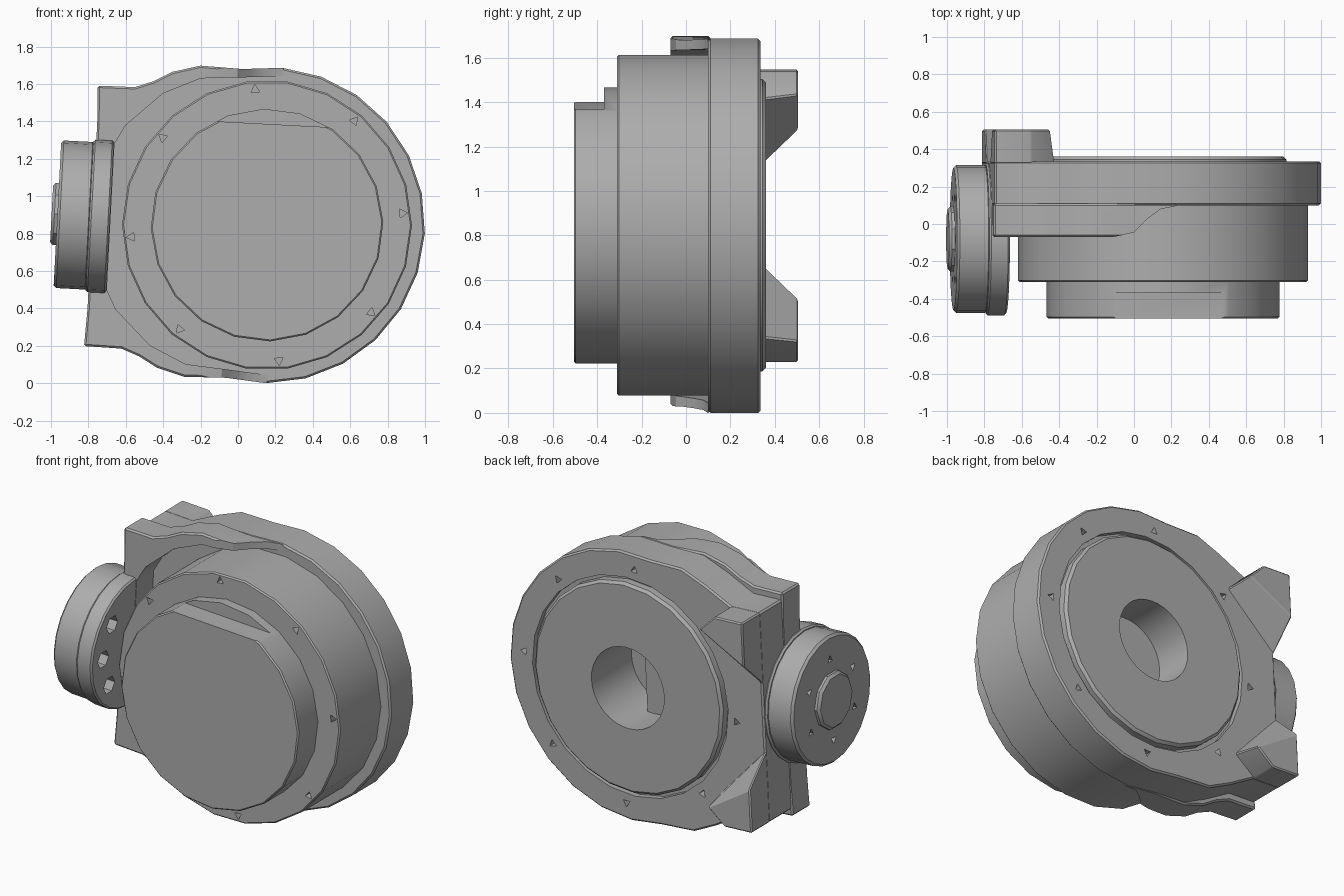
import bpy, bmesh
from math import sin, cos, pi, radians
from mathutils import Matrix

if "Cube" in bpy.data.objects:
    bpy.data.objects.remove(bpy.data.objects["Cube"])

grey = bpy.data.materials.new("housing grey")
grey.use_nodes = True
colour = (0.42, 0.42, 0.42, 1)
grey.diffuse_color = colour
grey.node_tree.nodes["Principled BSDF"].inputs["Base Color"].default_value = colour

# Everything is laid out around the main axis, then tilted slightly
PLACE = Matrix.Translation((0.155, 0, 0.845)) @ Matrix.Rotation(radians(3), 4, "Y")
AXES = {"x": lambda p, d: (d, p[0], p[1]),
        "y": lambda p, d: (p[0], d, p[1]),
        "z": lambda p, d: (p[0], p[1], d)}


def ring(radius, sides, centre=(0, 0), start=0.0):
    return [(centre[0] + radius * cos(start + 2 * pi * i / sides),
             centre[1] + radius * sin(start + 2 * pi * i / sides)) for i in range(sides)]


def mirrored_outline(radius, corner, steps=7):
    """Round on the right, with corner points mirrored above and below."""
    half = [(radius * cos(radians(102) * i / steps), radius * sin(radians(102) * i / steps))
            for i in range(steps + 1)] + corner
    return half + [(u, -v) for u, v in reversed(half[1:])]


def prism(name, pts, a, b, axis="y", bevel=0.0, end=None):
    bm = bmesh.new()
    lo = [bm.verts.new(AXES[axis](p, a)) for p in pts]
    hi = [bm.verts.new(AXES[axis](p, b)) for p in (end or pts)]
    bm.faces.new(lo)
    bm.faces.new(hi)
    n = len(pts)
    for i in range(n):
        j = (i + 1) % n
        bm.faces.new((lo[i], lo[j], hi[j], hi[i]))
    bmesh.ops.recalc_face_normals(bm, faces=bm.faces)
    mesh = bpy.data.meshes.new(name)
    bm.to_mesh(mesh)
    bm.free()
    mesh.transform(PLACE)
    mesh.materials.append(grey)
    obj = bpy.data.objects.new(name, mesh)
    bpy.context.collection.objects.link(obj)
    if bevel:
        mod = obj.modifiers.new("edge", "BEVEL")
        mod.width = bevel
        mod.segments = 1
        mod.limit_method = "ANGLE"
        mod.angle_limit = radians(40)
        apply(obj, mod)
    return obj


def apply(obj, mod):
    bpy.context.view_layer.objects.active = obj
    bpy.ops.object.modifier_apply(modifier=mod.name)


def cut(cutter, *targets):
    cutter.hide_render = True
    for obj in targets:
        mod = obj.modifiers.new("cut", "BOOLEAN")
        mod.operation = "DIFFERENCE"
        mod.solver = "EXACT"
        mod.object = cutter
        apply(obj, mod)
    bpy.data.objects.remove(cutter)


# Main drum and front cap
drum = prism("main_drum", ring(0.775, 22, start=0.05), -0.31, 0.2, bevel=0.008)
cap = prism("front_cap", ring(0.622, 20, start=0.08), -0.505, -0.28, bevel=0.008)
cut(prism("cap_flat_cutter", [(-0.6, 0.54), (0.6, 0.54), (0.6, 0.8), (-0.6, 0.8)],
          -0.6, -0.37), cap)

# Rear flange
rear = prism("rear_flange", mirrored_outline(
    0.845, [(-0.4, 0.82), (-0.56, 0.75), (-0.74, 0.655), (-0.935, 0.655)]),
    0.1, 0.335, bevel=0.01)

# Collar with corner horns and an open pocket around the drum
collar = prism("front_collar", mirrored_outline(
    0.845, [(-0.4, 0.833), (-0.548, 0.792), (-0.645, 0.737), (-0.743, 0.7), (-0.943, 0.697),
            (-0.935, 0.5)]), -0.07, 0.11, bevel=0.01)
cut(prism("pocket_cutter", mirrored_outline(
    0.8, [(-0.396, 0.765), (-0.592, 0.674), (-0.782, 0.494), (-0.837, 0.391)]),
    -0.2, 0.1), collar)
cut(prism("sweep_cutter", [(-0.33, -0.2), (-0.31, -0.07), (-0.2, -0.045), (-0.125, 0.03),
                           (-0.055, 0.08), (0.045, 0.1), (0.06, 0.13), (1.2, 0.13),
                           (1.2, -0.2)], -1.2, 1.2, "z"), collar)

# Rear disc in its groove, with a deep central bore
cut(prism("groove_cutter", ring(0.685, 24), 0.3, 0.5), rear)
disc = prism("rear_disc", ring(0.66, 24), 0.25, 0.36, bevel=0.016)
cut(prism("bore_cutter", ring(0.255, 32), -0.04, 0.6), drum, rear, disc)

# Bolt holes on the front of the drum and the back of the flange
for i in range(8):
    turn = radians(98 + 45 * i)
    at = (0.727 * cos(turn), 0.727 * sin(turn))
    cut(prism("bolt_cutter", ring(0.027, 3, at, turn), -0.4, -0.26), drum)
    turn = radians(5 + 45 * i)
    at = (0.742 * cos(turn), 0.742 * sin(turn))
    cut(prism("bolt_cutter", ring(0.027, 3, at, turn), 0.28, 0.4), rear)

# Pair of rear lugs with sloping inner faces
for name, s in (("upper_lug", 1), ("lower_lug", -1)):
    base = [(-0.935, 0.2), (-0.604, 0.535), (-0.741, 0.655), (-0.935, 0.655)]
    tip = [(-0.935, 0.38), (-0.63, 0.555), (-0.741, 0.655), (-0.935, 0.655)]
    prism(name, [(u, v * s) for u, v in base], 0.32, 0.505, bevel=0.008,
          end=[(u, v * s) for u, v in tip])

# Side motor: mounting plate, drum and hub
MID = (-0.08, 0)
plate = prism("side_plate", ring(0.408, 24, MID), -0.95, -0.84, "x", 0.01)
motor = prism("side_drum", ring(0.395, 24, MID), -1.122, -0.94, "x", 0.014)
prism("side_hub", ring(0.175, 10, MID), -1.153, -1.1, "x", 0.015)
for i in (-1, 0, 1):
    turn = pi + i * radians(42)
    at = (MID[0] + 0.29 * cos(turn), 0.29 * sin(turn))
    cut(prism("plate_hole_cutter", ring(0.055, 6, at), -0.9, -0.7, "x"), plate)
for i in range(6):
    turn = radians(30 + 60 * i)
    at = (MID[0] + 0.25 * cos(turn), 0.25 * sin(turn))
    cut(prism("motor_hole_cutter", ring(0.026, 3, at, turn), -1.2, -1.07, "x"), motor)

# Smooth the round sides while keeping hard edges
bpy.ops.object.select_all(action="DESELECT")
for obj in bpy.context.collection.objects:
    if obj.type == "MESH" and grey.name in obj.data.materials:
        obj.select_set(True)
        bpy.context.view_layer.objects.active = obj
bpy.ops.object.shade_smooth_by_angle(angle=radians(30))
